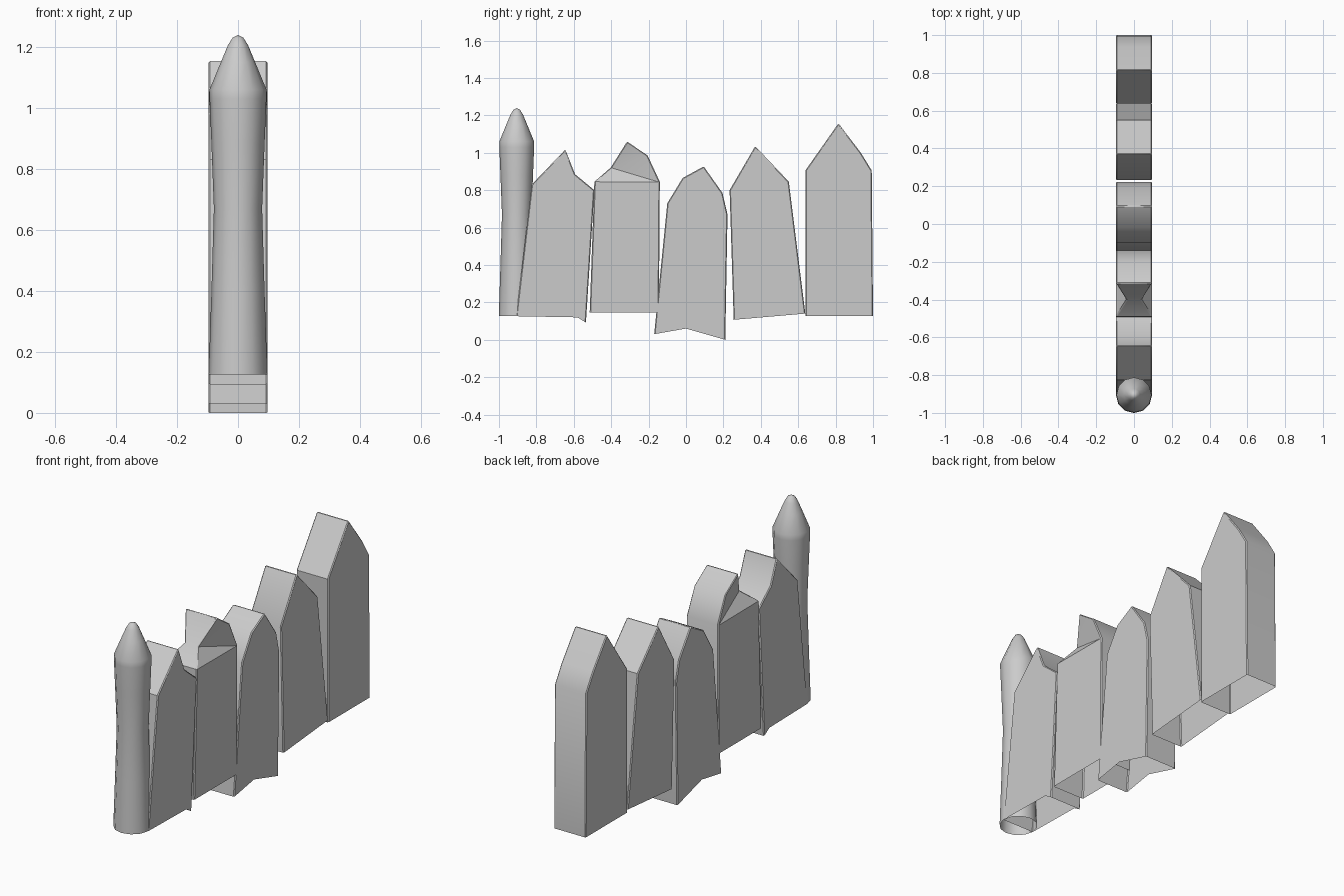
import bpy, bmesh, math

if "Cube" in bpy.data.objects:
    bpy.data.objects.remove(bpy.data.objects["Cube"])

HALF = 0.096  # half thickness of the fence boards


def finish(name, bm, bevel=0.0, angle=35):
    bmesh.ops.recalc_face_normals(bm, faces=bm.faces)
    mesh = bpy.data.meshes.new(name)
    bm.to_mesh(mesh)
    bm.free()
    ob = bpy.data.objects.new(name, mesh)
    bpy.context.collection.objects.link(ob)
    bpy.ops.object.select_all(action='DESELECT')
    ob.select_set(True)
    bpy.context.view_layer.objects.active = ob
    bpy.ops.object.shade_smooth_by_angle(angle=math.radians(angle))
    if bevel:
        mod = ob.modifiers.new("soft_edges", 'BEVEL')
        mod.width = bevel
        mod.segments = 1
        mod.limit_method = 'ANGLE'
        mod.angle_limit = math.radians(50)
    return ob


def board(name, bottom, top, dent=None):
    """Hollow board, open below. Outlines are (y, z): bottom runs left to
    right, top runs right to left. dent = index in top of a chipped corner."""
    bm = bmesh.new()
    pts = bottom + top
    nb = len(bottom)
    sides = []
    for s in (-1, 1):
        row = []
        for i, (y, z) in enumerate(pts):
            chipped = dent is not None and i == nb + dent
            row.append(bm.verts.new((s * (0.04 if chipped else HALF), y, z)))
        sides.append(row)
    # narrow edge faces, skipping the open bottom
    n = len(pts)
    for i in range(nb - 1, n):
        j = (i + 1) % n
        bm.faces.new((sides[0][i], sides[0][j], sides[1][j], sides[1][i]))
    # broad faces
    for row in sides:
        if dent is None:
            bm.faces.new(row)
        else:
            bm.faces.new(row[:nb + 1] + [row[-1]])
            fan = row[nb:]
            c = len(fan)
            for k in range(1, c - 1):
                a, b = fan[(dent + k) % c], fan[(dent + k + 1) % c]
                bm.faces.new((fan[dent], a, b))
    return finish(name, bm, bevel=0.005)


# Pointed boards, front to back
board("board_1",
      [(-0.908, 0.126), (-0.58, 0.12), (-0.535, 0.092)],
      [(-0.49, 0.80), (-0.593, 0.885), (-0.645, 1.017), (-0.825, 0.83)])
board("board_2_chipped",
      [(-0.515, 0.145), (-0.145, 0.145)],
      [(-0.14, 0.845), (-0.205, 0.985), (-0.315, 1.06), (-0.403, 0.92),
       (-0.49, 0.845)], dent=3)
board("board_3",
      [(-0.17, 0.03), (0.0, 0.06), (0.21, 0.0)],
      [(0.222, 0.67), (0.195, 0.785), (0.095, 0.927), (-0.018, 0.865),
       (-0.10, 0.73), (-0.135, 0.38)])
board("board_4",
      [(0.255, 0.107), (0.638, 0.14)],
      [(0.55, 0.845), (0.37, 1.035), (0.233, 0.80)])
board("board_5",
      [(0.638, 0.126), (1.0, 0.126)],
      [(0.993, 0.905), (0.935, 1.0), (0.815, 1.157), (0.638, 0.905)])

# Round post with a narrow waist and pointed tip, open below
profile = [(0.096, 0.126), (0.087, 0.40), (0.079, 0.67), (0.087, 0.88),
           (0.093, 1.03), (0.093, 1.06), (0.056, 1.15), (0.033, 1.205),
           (0.018, 1.229)]
SIDES = 12
bm = bmesh.new()
rings = [[bm.verts.new((r * math.cos(2 * math.pi * k / SIDES),
                        -0.905 + r * math.sin(2 * math.pi * k / SIDES), z))
          for k in range(SIDES)] for r, z in profile]
for lo, hi in zip(rings, rings[1:]):
    for k in range(SIDES):
        m = (k + 1) % SIDES
        bm.faces.new((lo[k], lo[m], hi[m], hi[k]))
tip = bm.verts.new((0, -0.905, 1.238))
for k in range(SIDES):
    bm.faces.new((rings[-1][k], rings[-1][(k + 1) % SIDES], tip))
finish("post", bm, angle=50)
